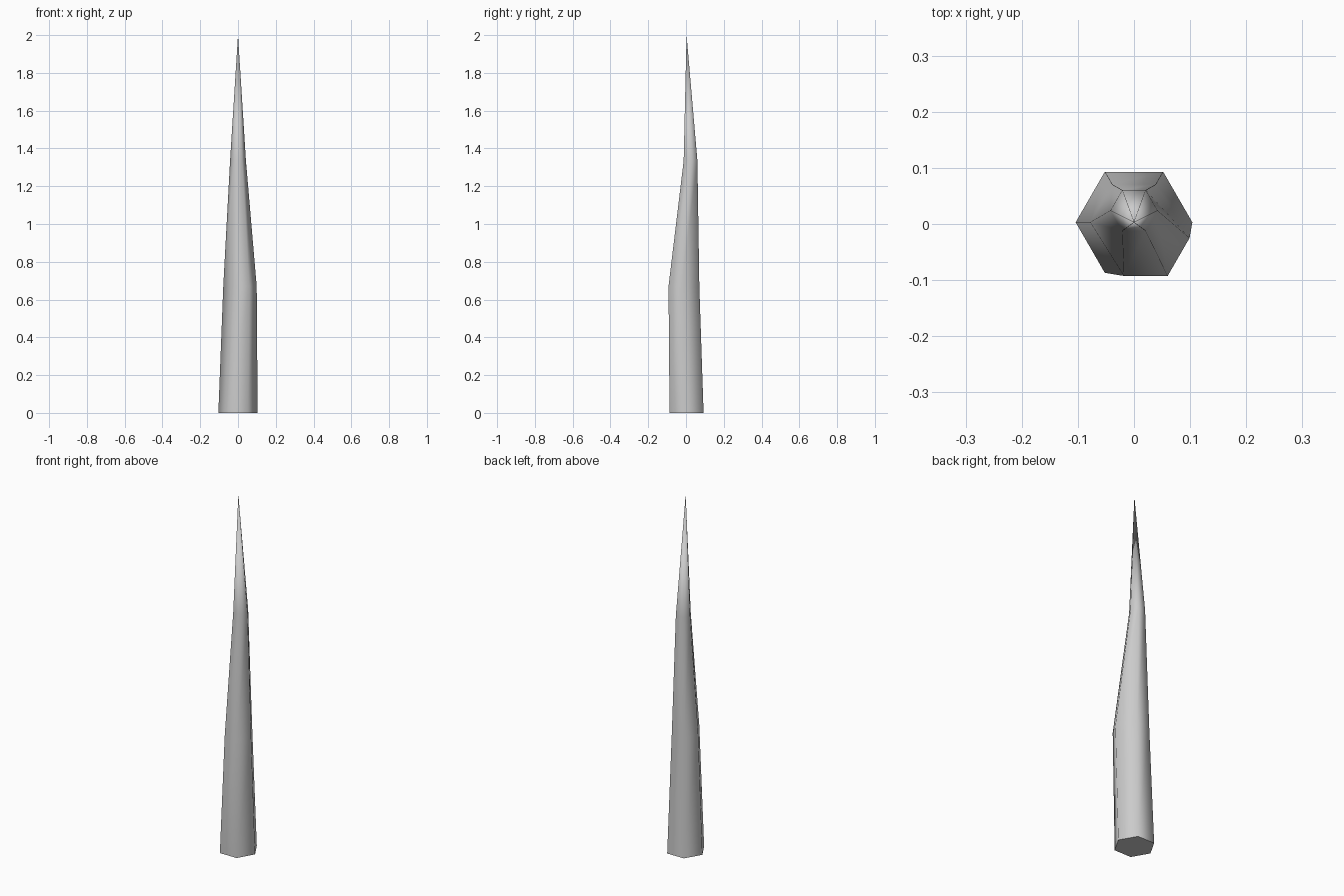
import bpy, bmesh
from math import cos, sin, radians

if "Cube" in bpy.data.objects:
    bpy.data.objects.remove(bpy.data.objects["Cube"])

CY = 0.003  # axis of the spike in y


def ring(bm, z, r, shift=(0, 0), pushed=range(6)):
    """Hexagonal ring; vertices listed in 'pushed' are moved by 'shift'."""
    verts = []
    for i in range(6):
        a = radians(60 * i)
        dx, dy = shift if i in pushed else (0, 0)
        verts.append(bm.verts.new((r * cos(a) + dx, CY + r * sin(a) + dy, z)))
    return verts


bm = bmesh.new()

# Cross-sections: base, bulged front-right section, neck leaning back
rings = [
    ring(bm, 0.0, 0.104),
    ring(bm, 0.67, 0.078, (0.021, -0.028), (0, 4, 5)),
    ring(bm, 1.335, 0.042, (0, 0.021)),
]
tip = bm.verts.new((0, CY, 2.0))

# Sides
for lower, upper in zip(rings, rings[1:]):
    for i in range(6):
        j = (i + 1) % 6
        bm.faces.new((lower[i], lower[j], upper[j], upper[i])).smooth = True

# Point
for i in range(6):
    bm.faces.new((rings[-1][i], rings[-1][(i + 1) % 6], tip)).smooth = True

# Flat base with a sharp rim
base = bm.faces.new(rings[0][::-1])
for e in base.edges:
    e.smooth = False

mesh = bpy.data.meshes.new("spike")
bm.to_mesh(mesh)
bm.free()
spike = bpy.data.objects.new("spike", mesh)
bpy.context.collection.objects.link(spike)
